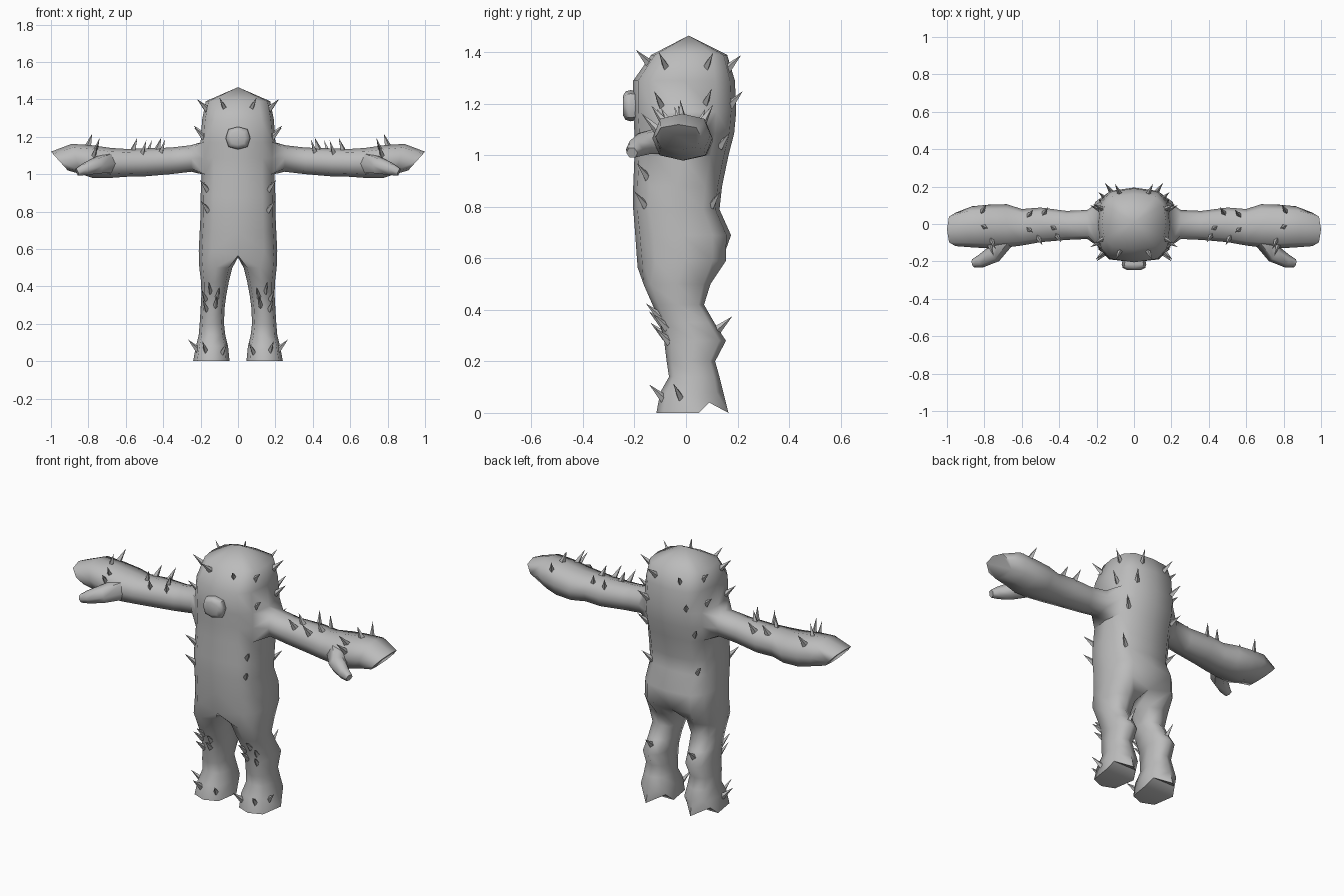
import bpy, bmesh, math
from mathutils import Vector
from mathutils.bvhtree import BVHTree

if "Cube" in bpy.data.objects:
    bpy.data.objects.remove(bpy.data.objects["Cube"])

skin = bpy.data.materials.new("grey skin")
skin.diffuse_color = (0.5, 0.5, 0.5, 1)
skin.use_nodes = True
skin.node_tree.nodes["Principled BSDF"].inputs["Base Color"].default_value = skin.diffuse_color


def spow(v, e):
    return math.copysign(abs(v) ** e, v) if abs(v) > 1e-6 else 0.0


def bridge(bm, a, b):
    n = len(a)
    for i in range(n):
        j = (i + 1) % n
        bm.faces.new((a[i], a[j], b[j], b[i]))


def finish(bm, name, angle, mirror=True):
    bmesh.ops.recalc_face_normals(bm, faces=bm.faces)
    me = bpy.data.meshes.new(name)
    bm.to_mesh(me)
    bm.free()
    me.materials.append(skin)
    ob = bpy.data.objects.new(name, me)
    bpy.context.collection.objects.link(ob)
    if angle:
        bpy.ops.object.select_all(action='DESELECT')
        ob.select_set(True)
        bpy.context.view_layer.objects.active = ob
        bpy.ops.object.shade_smooth_by_angle(angle=math.radians(angle))
    if mirror:
        m = ob.modifiers.new("mirror", 'MIRROR')
        m.use_clip = True
        m.merge_threshold = 0.002


# ---- body: one half, mirrored; torso rows are z, half width, front y, back y
bm = bmesh.new()
torso = [(1.39, .172, -.135, .16), (1.29, .192, -.205, .19), (1.17, .2, -.205, .195),
         (1.085, .2, -.2, .187), (1.0, .195, -.2, .165), (.88, .2, -.205, .14),
         (.79, .2, -.205, .13), (.69, .205, -.197, .175), (.59, .21, -.188, .172)]
rows = []
for z, hw, yf, yb in torso:
    row = []
    for k in range(7):
        a = math.radians(30 * k)
        x = hw * spow(math.sin(a), .6) if k < 6 else 0
        row.append(bm.verts.new((x, (yf + yb) / 2 - (yb - yf) / 2 * spow(math.cos(a), .7), z)))
    rows.append(row)
for r in range(len(rows) - 1):
    for k in range(6):
        if not (r in (2, 3) and k in (2, 3)):      # opening for the shoulder
            bm.faces.new((rows[r][k], rows[r][k + 1], rows[r + 1][k + 1], rows[r + 1][k]))
apex = bm.verts.new((0, .01, 1.465))
for k in range(6):
    bm.faces.new((apex, rows[0][k + 1], rows[0][k]))

# legs: z, inner x, outer x, front y, back y
legs = [(.50, .03, .207, -.165, .095), (.42, .05, .197, -.13, .07), (.35, .063, .196, -.1, .11),
        (.28, .072, .2, -.085, .155), (.2, .075, .205, -.075, .113), (.14, .068, .21, -.066, .13),
        (.08, .053, .225, -.1, .145), (0, .045, .24, -.115, .165)]
rows[-1][0].co.z = rows[-1][6].co.z = .565
rows[-1][6].co.y = .13
prev = rows[-1] + [bm.verts.new((0, -.02, .555))]
for z, xi, xo, yf, yb in legs:
    ring = []
    for k in range(8):
        a = math.radians(45 * k - 45)
        ring.append(bm.verts.new(((xi + xo) / 2 + (xo - xi) / 2 * spow(math.sin(a), .7),
                                  (yf + yb) / 2 - (yb - yf) / 2 * spow(math.cos(a), .7), z)))
    bridge(bm, prev, ring)
    prev = ring
# arched sole
for k in (3, 7):
    prev[k].co.y = .05
for k in (4, 6):
    prev[k].co.y, prev[k].co.z = .09, .04
for ids in ((0, 1, 2, 3, 7), (3, 4, 6, 7), (4, 5, 6)):
    bm.faces.new([prev[i] for i in ids])

# arms: x, front y, back y, bottom z, top z; the hand end slants outwards
arms = [(.25, -.08, .075, 1.013, 1.155), (.36, -.085, .07, 1.0, 1.142),
        (.5, -.097, .088, .988, 1.138), (.6, -.115, .08, .986, 1.135),
        (.68, -.125, .106, .98, 1.14), (.78, -.13, .103, .98, 1.155),
        (.865, -.125, .095, 1.0, 1.162), (.955, -.118, .06, 1.02, 1.12)]
prev = [rows[3][2]] + rows[2][2:5] + [rows[3][4]] + rows[4][4:1:-1]
for x, yf, yb, zb, zt in arms:
    slant = .9 * max(0, (x - .74) / .215) ** 2
    ring = []
    for k in range(8):
        a = math.radians(45 * k)
        dz = (zt - zb) / 2 * spow(math.sin(a), .8)
        ring.append(bm.verts.new((x + dz * slant, (yf + yb) / 2 - (yb - yf) / 2 * spow(math.cos(a), .75),
                                  (zb + zt) / 2 + dz)))
    bridge(bm, prev, ring)
    prev = ring
bm.faces.new(prev)
surface = BVHTree.FromBMesh(bm)
finish(bm, "body", 65)

# ---- thumbs: tapering bent tube through four centres
bm = bmesh.new()
path = [Vector(p) for p in ((.69, -.07, 1.06), (.755, -.165, 1.045), (.82, -.2, 1.025), (.86, -.21, 1.01))]
prev = None
for i, c in enumerate(path):
    q = (path[min(i + 1, 3)] - path[max(i - 1, 0)]).to_track_quat('Z', 'Y')
    r = .06 - .0125 * i
    ring = [bm.verts.new(c + q @ Vector((r * math.cos(k * math.pi / 3), r * math.sin(k * math.pi / 3), 0)))
            for k in range(6)]
    if prev:
        bridge(bm, prev, ring)
    else:
        bm.faces.new(ring)
    prev = ring
bm.faces.new(prev)
finish(bm, "thumb", 60)

# ---- nose: rounded block
bm = bmesh.new()
prev = None
for y, r in ((-.17, .055), (-.215, .066), (-.235, .06), (-.245, .04)):
    ring = [bm.verts.new((r * spow(math.cos(k * math.pi / 4), .75), y,
                          1.193 + r * .92 * spow(math.sin(k * math.pi / 4), .75))) for k in range(8)]
    if prev:
        bridge(bm, prev, ring)
    prev = ring
bm.faces.new(prev)
finish(bm, "nose", 50, mirror=False)

# ---- spikes: four-sided, rooted where a ray meets the skin
bm = bmesh.new()


def spike(origin, ray, lean):
    base = surface.ray_cast(Vector(origin), Vector(ray))[0]
    if base is None:
        return
    q = lean.to_track_quat('Z', 'Y')
    ring = [bm.verts.new(base - lean * .12 + q @ Vector(p))
            for p in ((.014, 0, 0), (0, .018, 0), (-.014, 0, 0), (0, -.018, 0))]
    tip = bm.verts.new(base + lean)
    bm.faces.new(ring[::-1])
    for k in range(4):
        bm.faces.new((ring[k], ring[(k + 1) % 4], tip))


def spikes_round(cx, cy, spots):
    # spots are angle from the front and height
    for deg, z in spots:
        a = math.radians(deg)
        out = Vector((math.sin(a), -math.cos(a), 0))
        spike((cx, cy, z), out, out * .055 + Vector((0, 0, .05)))


spikes_round(.001, 0, [(27, 1.36), (64, 1.35), (116, 1.35), (155, 1.34), (62, 1.2), (113, 1.21),
                       (145, 1.2), (132, 1.04), (47, .92), (45, .81), (125, .81)])
spikes_round(.135, .02, [(7, .375), (-12, .345), (22, .335), (-8, .3), (21, .28), (180, .325),
                         (19, .06), (-27, .05), (62, .065)])
for x, y in ((.43, -.02), (.56, -.03), (.56, .05), (.48, .06), (.41, -.065), (.51, -.075),
             (.81, .07), (.8, -.015), (.76, -.09), (.77, -.115)):
    spike((x, y, 2), (0, 0, -1), Vector((-.02, y * .5, .06)))
finish(bm, "spikes", 0)
